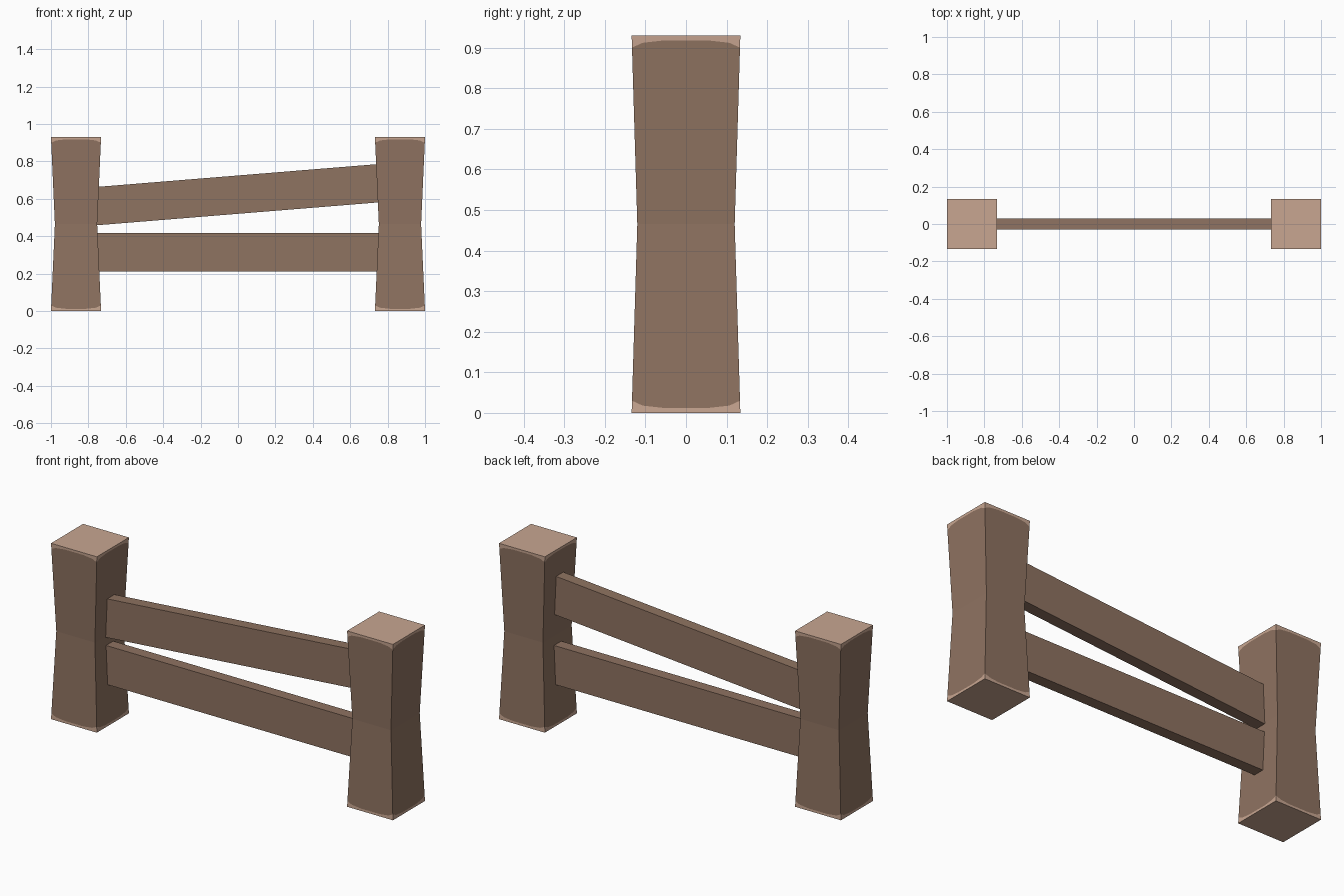
import bpy, bmesh
from mathutils import Vector

if "Cube" in bpy.data.objects:
    bpy.data.objects.remove(bpy.data.objects["Cube"])


def srgb(r, g, b):
    lin = [(c / 255 / 12.92 if c < 10 else ((c / 255 + 0.055) / 1.055) ** 2.4) for c in (r, g, b)]
    return (*lin, 1)


def material(name, colour):
    m = bpy.data.materials.new(name)
    m.diffuse_color = colour
    m.use_nodes = True
    m.node_tree.nodes["Principled BSDF"].inputs["Base Color"].default_value = m.diffuse_color
    return m


BROWN = material("brown wood", srgb(143, 115, 97))
TAN = material("pale cut wood", srgb(200, 166, 145))


def finish(bm, name, mats):
    bmesh.ops.recalc_face_normals(bm, faces=bm.faces)
    me = bpy.data.meshes.new(name)
    bm.to_mesh(me)
    bm.free()
    for m in mats:
        me.materials.append(m)
    ob = bpy.data.objects.new(name, me)
    bpy.context.collection.objects.link(ob)
    return ob


H, WAIST_Z = 0.93, 0.465
END, WAIST_X, WAIST_Y = 0.134, 0.113, 0.12

# Perimeter of a unit square with the depth of the worn pale rim at each point
STEPS = [(-1, 0.030), (-0.8, 0.018), (-0.4, 0.012), (0.4, 0.012), (0.8, 0.018)]
RIM = []
for ax, ay, dx, dy in [(0, -1, 1, 0), (1, 0, 0, 1), (0, 1, -1, 0), (-1, 0, 0, -1)]:
    RIM += [(ax + dx * t, ay + dy * t, d) for t, d in STEPS]


def post(name, cx):
    """Square post pinched at the waist, pale on its ends and worn rims."""
    bm = bmesh.new()

    def ring(level):
        verts = []
        for u, v, d in RIM:
            z = level(d)
            f = abs(z - WAIST_Z) / WAIST_Z
            verts.append(bm.verts.new((cx + u * (WAIST_X + (END - WAIST_X) * f),
                                       v * (WAIST_Y + (END - WAIST_Y) * f), z)))
        return verts

    rings = [ring(l) for l in (lambda d: 0, lambda d: d, lambda d: WAIST_Z,
                               lambda d: H - d, lambda d: H)]
    n = len(RIM)
    for k in range(4):
        for i in range(n):
            j = (i + 1) % n
            f = bm.faces.new((rings[k][i], rings[k][j], rings[k + 1][j], rings[k + 1][i]))
            f.material_index = 1 if k in (0, 3) else 0
    for cap in (rings[0], rings[-1]):
        bm.faces.new(cap).material_index = 1
    return finish(bm, name, (BROWN, TAN))


def rail(name, z_left, z_right, height=0.205, half_len=0.77, half_thick=0.03):
    """Plank between the posts, sheared to its slope."""
    bm = bmesh.new()
    bmesh.ops.create_cube(bm, size=2)
    for v in bm.verts:
        s, y, up = v.co
        z = (z_left + z_right) / 2 + s * (z_right - z_left) / 2 + up * height / 2
        v.co = Vector((s * half_len, y * half_thick, z))
    return finish(bm, name, (BROWN,))


# Posts
post("left_post", -0.866)
post("right_post", 0.866)

# Rails
rail("lower_rail", 0.314, 0.314)
rail("upper_rail", 0.560, 0.685)
